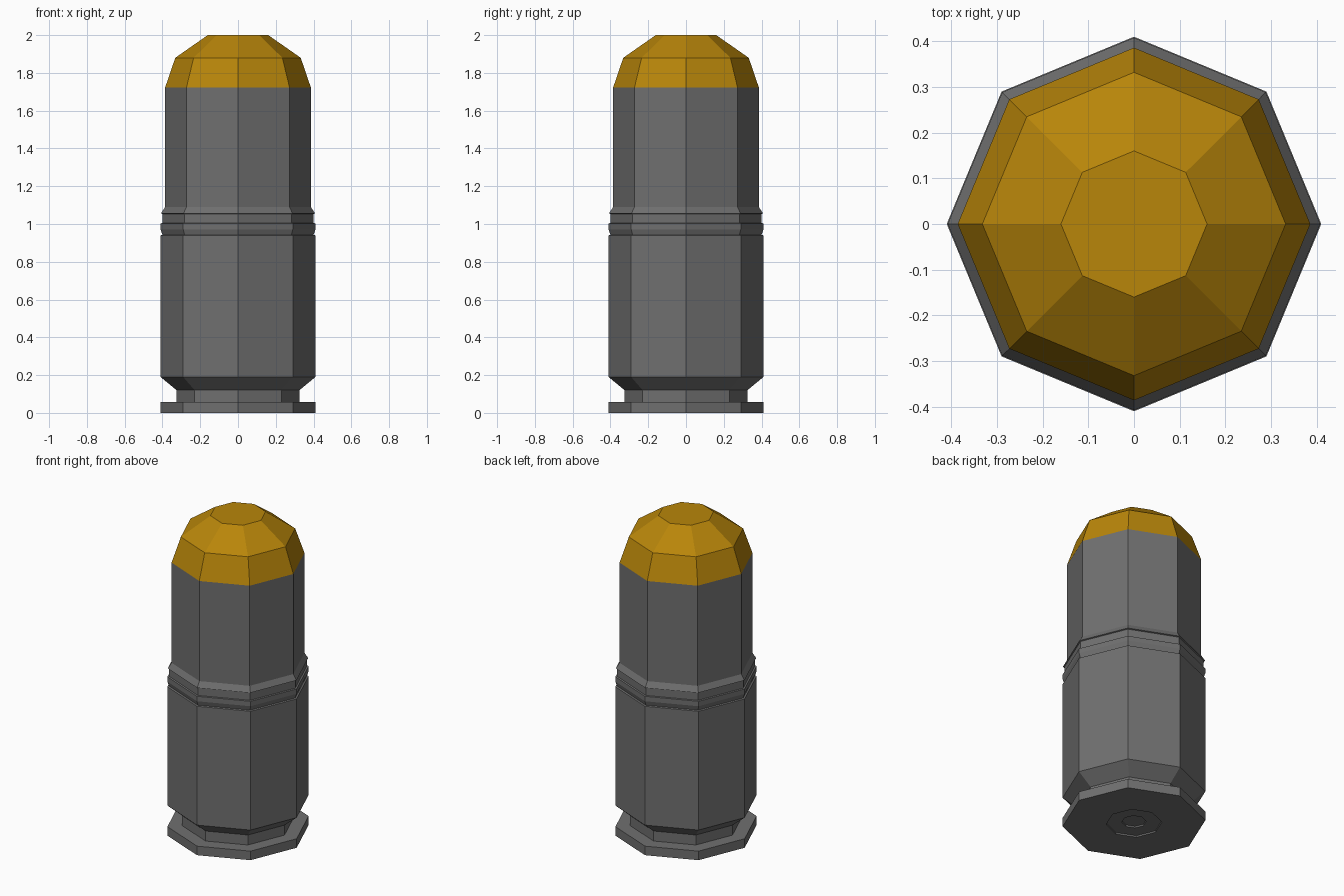
import bpy, bmesh
from math import cos, sin, tau

if "Cube" in bpy.data.objects:
    bpy.data.objects.remove(bpy.data.objects["Cube"])

SIDES = 8


def paint(name, color):
    mat = bpy.data.materials.new(name)
    mat.diffuse_color = color
    mat.use_nodes = True
    mat.node_tree.nodes["Principled BSDF"].inputs["Base Color"].default_value = mat.diffuse_color
    return mat


def lathe(name, profile, mat, cap_bottom=False, cap_top=False):
    """Revolve (radius, z) points, listed bottom to top, into a faceted shell."""
    bm = bmesh.new()
    rings = [[bm.verts.new((r * cos(tau * i / SIDES), r * sin(tau * i / SIDES), z))
              for i in range(SIDES)] for r, z in profile]
    for low, high in zip(rings, rings[1:]):
        for i in range(SIDES):
            j = (i + 1) % SIDES
            bm.faces.new((low[i], low[j], high[j], high[i]))
    if cap_bottom:
        bm.faces.new(rings[0][::-1])
    if cap_top:
        bm.faces.new(rings[-1])
    mesh = bpy.data.meshes.new(name)
    bm.to_mesh(mesh)
    bm.free()
    mesh.materials.append(mat)
    obj = bpy.data.objects.new(name, mesh)
    bpy.context.collection.objects.link(obj)
    return obj


dark_grey = paint("dark_grey", (0.16, 0.16, 0.16, 1))
gold = paint("gold", (0.48, 0.236, 0.003, 1))

# Casing: stepped primer recess, rim, extractor groove, lower body
casing = [(0.07, 0.02), (0.07, 0.01), (0.16, 0.01), (0.16, 0.0),
          (0.41, 0.0), (0.41, 0.057), (0.325, 0.057), (0.325, 0.12),
          (0.41, 0.19), (0.41, 0.94)]

# Driving bands between casing and projectile
bands = [(0.41, 0.94), (0.40, 0.943), (0.41, 0.972), (0.41, 1.003),
         (0.40, 1.005), (0.40, 1.053), (0.408, 1.056), (0.386, 1.09)]

# Projectile: straight upper body, then the coloured nose
projectile = [(0.386, 1.09), (0.386, 1.722)]
nose = [(0.386, 1.722), (0.332, 1.88), (0.16, 2.0)]

lathe("casing", casing, dark_grey, cap_bottom=True)
lathe("driving_bands", bands, dark_grey)
lathe("projectile_body", projectile, dark_grey)
lathe("nose_cap", nose, gold, cap_top=True)
